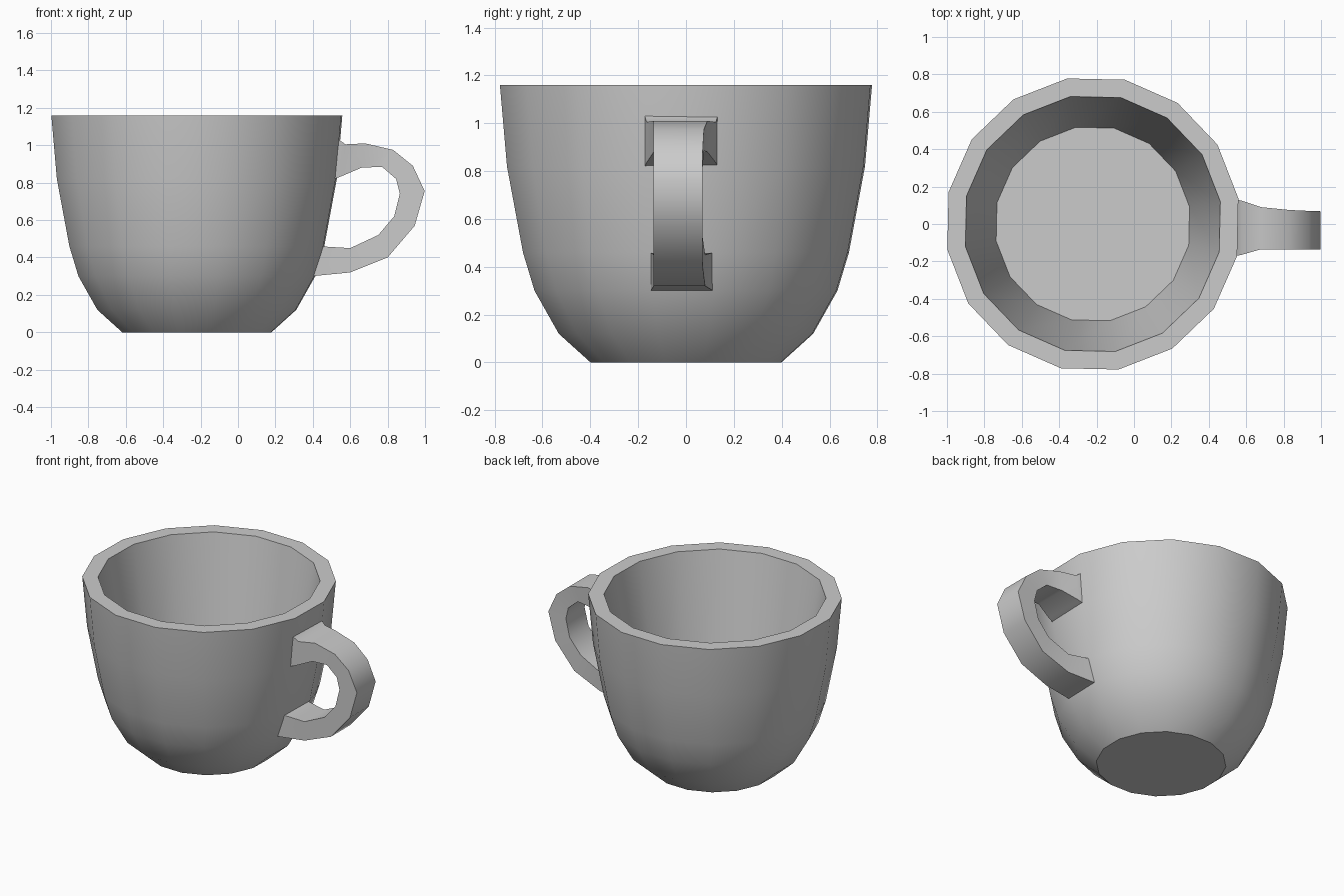
import bpy, bmesh
from math import cos, sin, radians

if "Cube" in bpy.data.objects:
    bpy.data.objects.remove(bpy.data.objects["Cube"])

SIDES, CENTRE_X, TURN = 16, -0.22, radians(10)


def skin_rings(name, rings, smooth_angle):
    """Bridge equal-length closed rings, cap both ends."""
    bm = bmesh.new()
    loops = [[bm.verts.new(p) for p in ring] for ring in rings]
    n = len(loops[0])
    for a, b in zip(loops, loops[1:]):
        for i in range(n):
            j = (i + 1) % n
            bm.faces.new((a[i], a[j], b[j], b[i]))
    bm.faces.new(loops[0])
    bm.faces.new(loops[-1])
    bmesh.ops.recalc_face_normals(bm, faces=bm.faces)
    mesh = bpy.data.meshes.new(name)
    bm.to_mesh(mesh)
    bm.free()
    obj = bpy.data.objects.new(name, mesh)
    bpy.context.collection.objects.link(obj)
    bpy.ops.object.select_all(action='DESELECT')
    obj.select_set(True)
    bpy.context.view_layer.objects.active = obj
    bpy.ops.object.shade_smooth_by_angle(angle=radians(smooth_angle))
    return obj


def circle(r, z):
    step = radians(360 / SIDES)
    return [(CENTRE_X + r * cos(TURN + i * step), r * sin(TURN + i * step), z)
            for i in range(SIDES)]


# Cup: outer wall, rim, inner wall and floor as (radius, height)
cup_profile = [(0.405, 0), (0.54, 0.12), (0.643, 0.30), (0.692, 0.46),
               (0.76, 0.82), (0.79, 1.16), (0.692, 1.16), (0.525, 0.2)]
skin_rings("cup", [circle(r, z) for r, z in cup_profile], 35)

# Handle: outer x, z, inner x, z, then y range; both roots flare into the cup wall
handle_sections = [
    (0.54, 1.03, 0.515, 0.82, -0.172, 0.132),
    (0.575, 1.005, 0.555, 0.835, -0.165, 0.125),
    (0.68, 1.01, 0.66, 0.88, -0.135, 0.09),
    (0.83, 0.975, 0.77, 0.885, -0.135, 0.075),
    (0.935, 0.89, 0.845, 0.82, -0.135, 0.07),
    (0.998, 0.755, 0.865, 0.74, -0.135, 0.068),
    (0.945, 0.57, 0.835, 0.62, -0.135, 0.07),
    (0.80, 0.40, 0.75, 0.52, -0.135, 0.07),
    (0.60, 0.32, 0.60, 0.45, -0.135, 0.08),
    (0.395, 0.30, 0.435, 0.46, -0.148, 0.113),
]
skin_rings("handle", [[(ox, y0, oz), (ox, y1, oz), (ix, y1, iz), (ix, y0, iz)]
                      for ox, oz, ix, iz, y0, y1 in handle_sections], 45)
